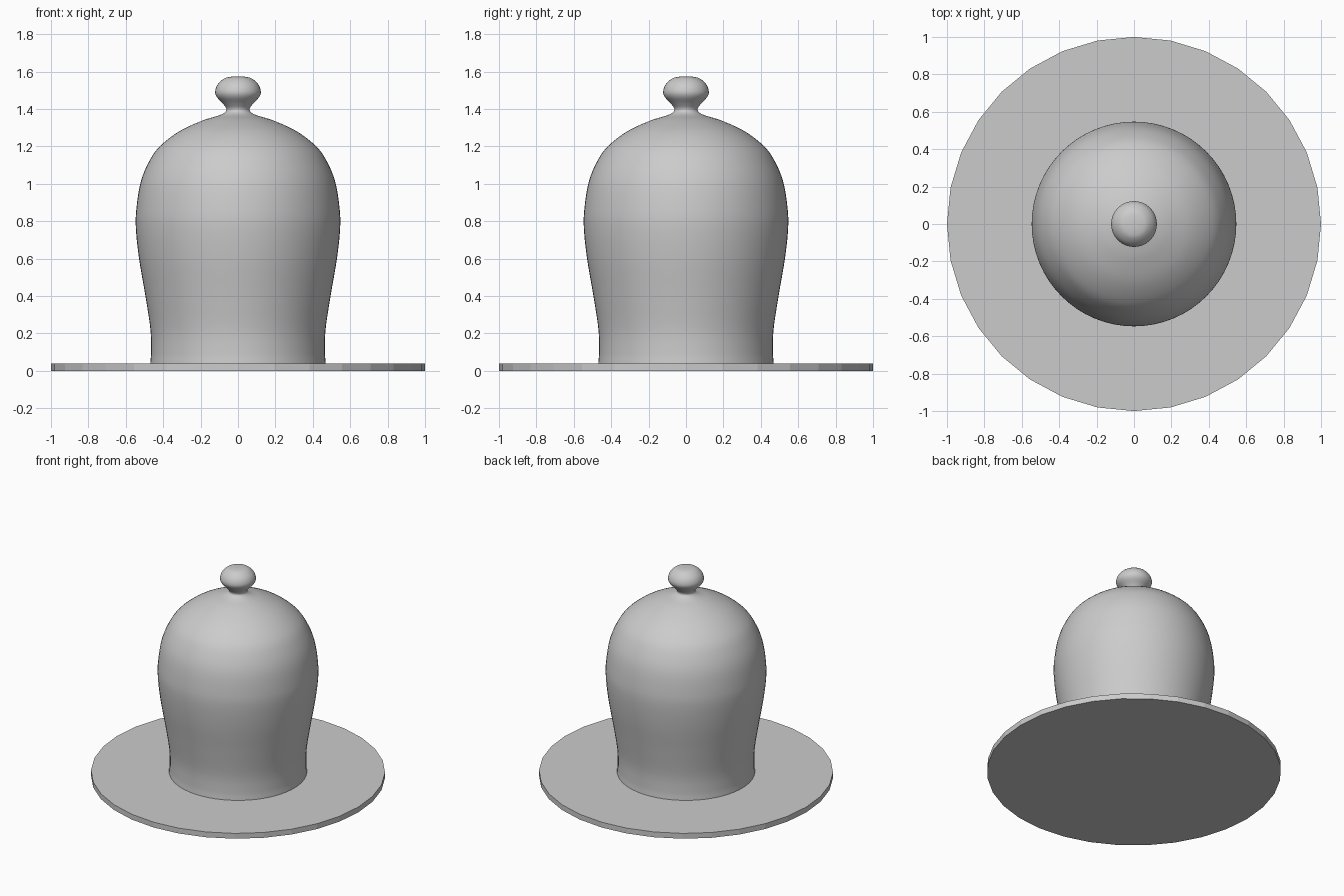
import bpy, bmesh, math
from mathutils import Vector

if "Cube" in bpy.data.objects:
    bpy.data.objects.remove(bpy.data.objects["Cube"])


def smooth_profile(points, steps=5):
    """Catmull-Rom curve through (radius, z) points."""
    p = [Vector(q) for q in points]
    p = [p[0] * 2 - p[1]] + p + [Vector((-p[-2].x, p[-2].y))]
    out = []
    for i in range(1, len(p) - 2):
        a, b, c, d = p[i - 1:i + 3]
        for s in range(steps):
            t = s / steps
            out.append(0.5 * (2 * b + (c - a) * t + (2 * a - 5 * b + 4 * c - d) * t**2
                              + (3 * b - a - 3 * c + d) * t**3))
    return out + [p[-2]]


def lathe(name, profile, sides):
    bm = bmesh.new()
    verts = [bm.verts.new((max(r, 0), 0, z)) for r, z in profile]
    edges = [bm.edges.new(e) for e in zip(verts, verts[1:])]
    bmesh.ops.spin(bm, geom=verts + edges, cent=(0, 0, 0), axis=(0, 0, 1),
                   angle=math.tau, steps=sides, use_duplicate=False)
    bmesh.ops.remove_doubles(bm, verts=bm.verts, dist=1e-4)
    bmesh.ops.recalc_face_normals(bm, faces=bm.faces)
    mesh = bpy.data.meshes.new(name)
    bm.to_mesh(mesh)
    bm.free()
    obj = bpy.data.objects.new(name, mesh)
    bpy.context.collection.objects.link(obj)
    for f in mesh.polygons:
        f.use_smooth = True
    return obj


# Flat round base plate
bpy.ops.mesh.primitive_cylinder_add(vertices=32, radius=1, depth=0.04, location=(0, 0, 0.02))
bpy.context.object.name = "base_plate"

# Bell-shaped cover with its neck and knob in one profile
cover = [(0.469, 0.04), (0.465, 0.10), (0.468, 0.22), (0.495, 0.40), (0.529, 0.60),
         (0.546, 0.76), (0.543, 0.87), (0.520, 1.01), (0.475, 1.12), (0.418, 1.20),
         (0.315, 1.28), (0.190, 1.338), (0.100, 1.366), (0.066, 1.386), (0.064, 1.405),
         (0.083, 1.431), (0.114, 1.465), (0.122, 1.495), (0.108, 1.532),
         (0.075, 1.562), (0.040, 1.572), (0, 1.574)]
lathe("bell_cover", smooth_profile(cover), 64)
